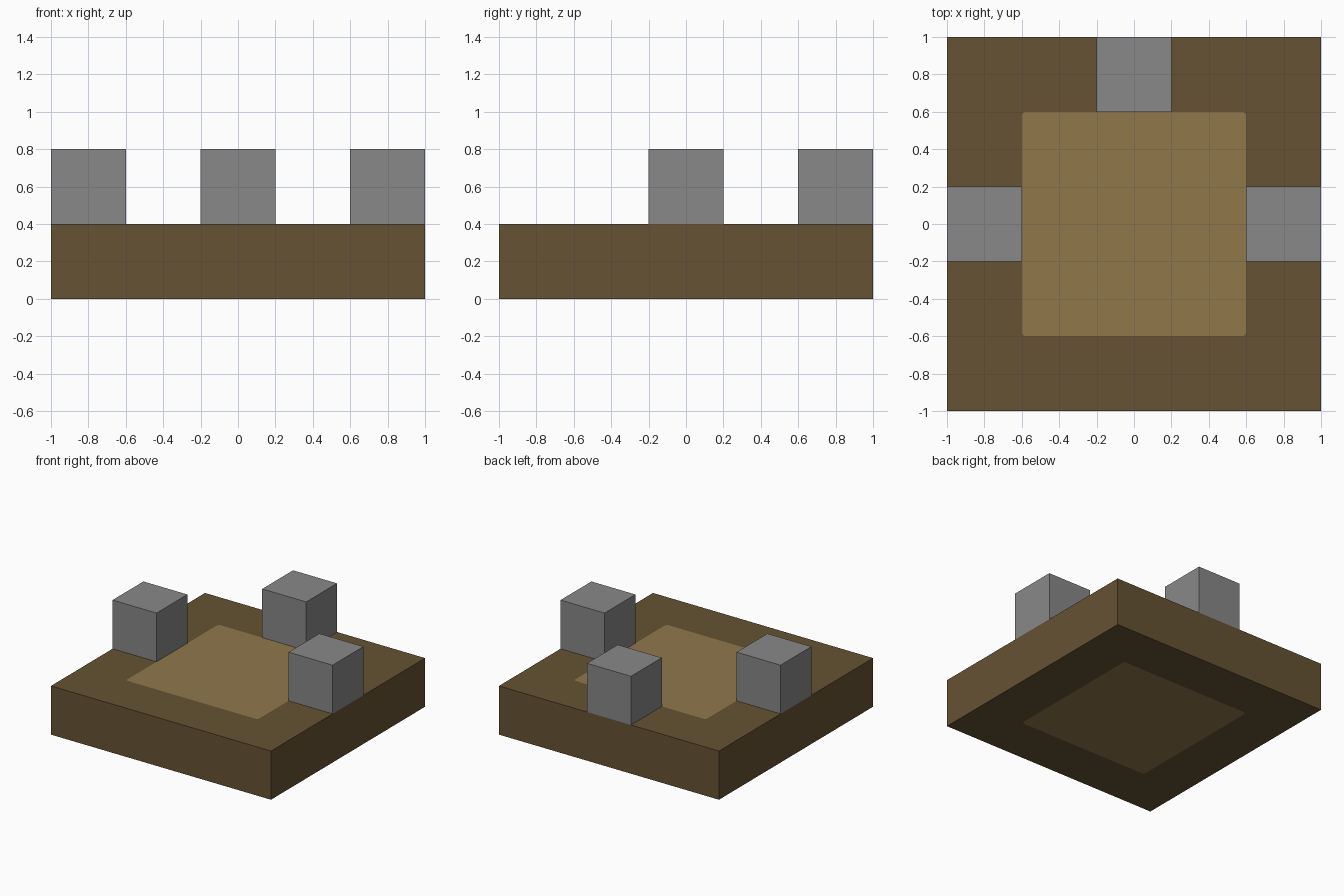
import bpy
import bmesh
from math import cos, sin, pi

cube = bpy.data.objects.get("Cube")
if cube:
    bpy.data.objects.remove(cube, do_unlink=True)


def linear(v):
    v /= 255
    return v / 12.92 if v <= 0.04045 else ((v + 0.055) / 1.055) ** 2.4


def material(name, *rgb):
    m = bpy.data.materials.new(name)
    m.use_nodes = True
    colour = [linear(c) for c in rgb] + [1]
    m.diffuse_color = colour
    m.node_tree.nodes["Principled BSDF"].inputs["Base Color"].default_value = colour
    return m


dark_brown = material("dark_brown", 102, 82, 51)
tan = material("tan", 144, 120, 75)
grey = material("grey", 136, 136, 136)


def add_object(name, bm, *materials):
    bmesh.ops.recalc_face_normals(bm, faces=bm.faces)
    mesh = bpy.data.meshes.new(name)
    bm.to_mesh(mesh)
    bm.free()
    for m in materials:
        mesh.materials.append(m)
    obj = bpy.data.objects.new(name, mesh)
    bpy.context.collection.objects.link(obj)
    return obj


# Slab with a rounded panel cut into its top and bottom faces
HEIGHT, PANEL, RADIUS, STEPS = 0.4, 0.6, 0.025, 5
bm = bmesh.new()
rims = []
for z in (0, HEIGHT):
    rim, arcs = [], []
    for k in range(4):
        a = pi / 4 + k * pi / 2
        sx, sy = round(cos(a) * 2 ** 0.5), round(sin(a) * 2 ** 0.5)
        rim.append(bm.verts.new((sx, sy, z)))
        centre = PANEL - RADIUS
        angles = [k * pi / 2 + i * pi / 2 / STEPS for i in range(STEPS + 1)]
        arcs.append([bm.verts.new((sx * centre + RADIUS * cos(t),
                                   sy * centre + RADIUS * sin(t), z)) for t in angles])
    for k in range(4):
        n = (k + 1) % 4
        for p, q in zip(arcs[k], arcs[k][1:]):
            bm.faces.new((rim[k], q, p))
        bm.faces.new((rim[k], rim[n], arcs[n][0], arcs[k][-1]))
    bm.faces.new([v for arc in arcs for v in arc]).material_index = 1
    rims.append(rim)
low, high = rims
for k in range(4):
    n = (k + 1) % 4
    bm.faces.new((low[k], low[n], high[n], high[k]))
add_object("slab", bm, dark_brown, tan)

# Cube blocks on the left, right and back edges
SIZE = 0.4
for name, x, y in (("left_block", 0.8, 0), ("right_block", -0.8, 0), ("back_block", 0, 0.8)):
    bm = bmesh.new()
    bmesh.ops.create_cube(bm, size=SIZE)
    block = add_object(name, bm, grey)
    block.location = (x, y, HEIGHT + SIZE / 2)
